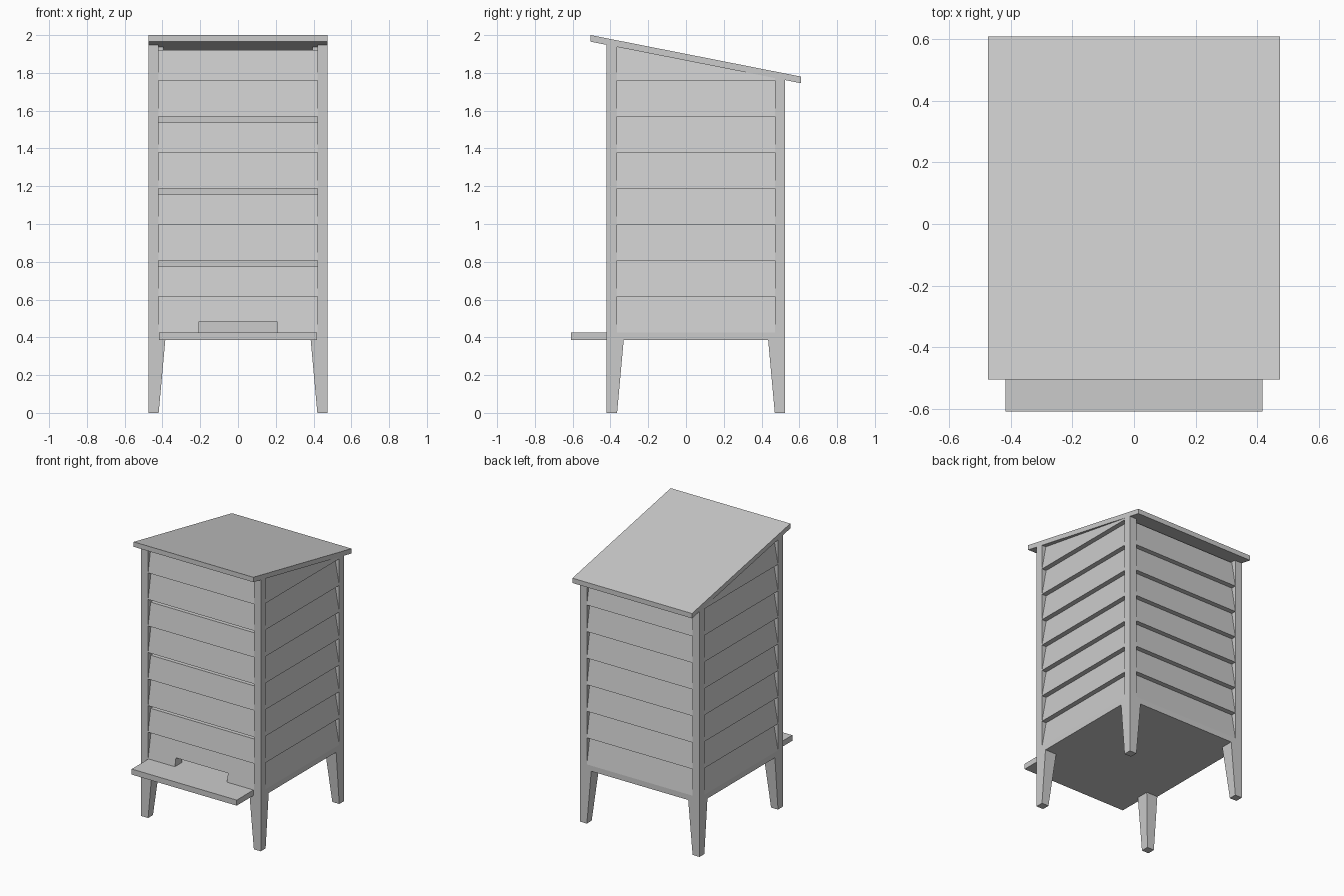
import bpy, bmesh
from mathutils import Vector

if "Cube" in bpy.data.objects:
    bpy.data.objects.remove(bpy.data.objects["Cube"])

X, YF, YB = 0.475, -0.42, 0.525        # outer faces of the body
POST, BASE, THICK, DEPTH = 0.055, 0.385, 0.08, 0.035
ROOF_PT, ROOF_N = Vector((0, -0.505, 1.965)), Vector((0, 0.22, 1.115)).normalized()


def finish(name, bm, clip=False):
    """Optionally trim to the roof underside, then make the object."""
    if clip:
        geom = bm.verts[:] + bm.edges[:] + bm.faces[:]
        bmesh.ops.bisect_plane(bm, geom=geom, plane_co=ROOF_PT, plane_no=ROOF_N, clear_outer=True)
        rim = [e for e in bm.edges if e.is_boundary]
        if rim:
            bmesh.ops.holes_fill(bm, edges=rim)
    bmesh.ops.recalc_face_normals(bm, faces=bm.faces[:])
    me = bpy.data.meshes.new(name)
    bm.to_mesh(me)
    bm.free()
    ob = bpy.data.objects.new(name, me)
    bpy.context.collection.objects.link(ob)
    return ob


def loft(name, rings, clip=False):
    """Skin between matching rings of points and cap both ends."""
    bm = bmesh.new()
    rows = [[bm.verts.new(p) for p in r] for r in rings]
    n = len(rows[0])
    for a, b in zip(rows, rows[1:]):
        for i in range(n):
            j = (i + 1) % n
            bm.faces.new((a[i], a[j], b[j], b[i]))
    bm.faces.new(rows[0])
    bm.faces.new(rows[-1])
    return finish(name, bm, clip)


def box(name, x0, x1, y0, y1, z0, z1):
    return loft(name, [[(x0, y0, z), (x1, y0, z), (x1, y1, z), (x0, y1, z)] for z in (z0, z1)])


def wall_profile(boards, gaps=False, top=None):
    """Stacked weatherboards as (depth, height), each leaning in towards its top."""
    pts = [(THICK, BASE), (0, BASE)]
    for i in range(boards):
        z0 = 0.425 + i * 0.1907
        z1 = z0 + 0.1907
        pts.append((0, z0))
        if gaps and i % 2:
            pts.append((DEPTH * 0.84, z0 + 0.16))
            if i < boards - 1:
                pts += [(0.06, z0 + 0.16), (0.06, z1)]
        else:
            pts.append((DEPTH, z1))
    pts.append((THICK, pts[-1][1]))
    return pts


def wall(name, profile, place, u0, u1):
    return loft(name, [[place(u, d, z) for d, z in profile] for u in (u0, u1)], True)


# Weatherboarded walls between the posts
xi, y0, y1 = X - POST, YF + POST, YB - POST
front = wall("front_wall", wall_profile(8, gaps=True), lambda u, d, z: (u, YF + d, z), -xi, xi)
wall("back_wall", wall_profile(7), lambda u, d, z: (u, YB - d, z), -xi, xi)
for side, s in (("left", -1), ("right", 1)):
    wall(side + "_wall", wall_profile(8), lambda u, d, z: (s * (X - d), u, z), y0, y1)

# Entrance slot cut through the front wall
cutter = box("entrance_cutter", -0.207, 0.207, YF - 0.05, YF + 0.15, 0.425, 0.485)
cutter.hide_render = True
cutter.hide_viewport = True
cut = front.modifiers.new("entrance", "BOOLEAN")
cut.operation = "DIFFERENCE"
cut.solver = "EXACT"
cut.object = cutter

# Corner posts running down into tapered legs
for side, s in (("left", -1), ("right", 1)):
    for end, yo, t in (("front", YF, 1), ("back", YB, -1)):
        rings = []
        for z, w in ((0, POST), (BASE, 0.09), (BASE, POST), (2.05, POST)):
            xo, xn, yn = s * X, s * (X - w), yo + t * w
            rings.append([(xo, yo, z), (xn, yo, z), (xn, yn, z), (xo, yn, z)])
        loft(f"{end}_{side}_post", rings, True)

# Floor and landing board
box("floor", -X + 0.05, X - 0.05, YF + 0.05, YB - 0.05, BASE, 0.425)
box("landing_board", -0.417, 0.417, -0.61, YF, BASE, 0.425)

# Sloping roof
loft("roof", [[(x, -0.505, 1.965), (x, 0.61, 1.745), (x, 0.61, 1.78), (x, -0.505, 2.0)]
              for x in (-X, X)])
